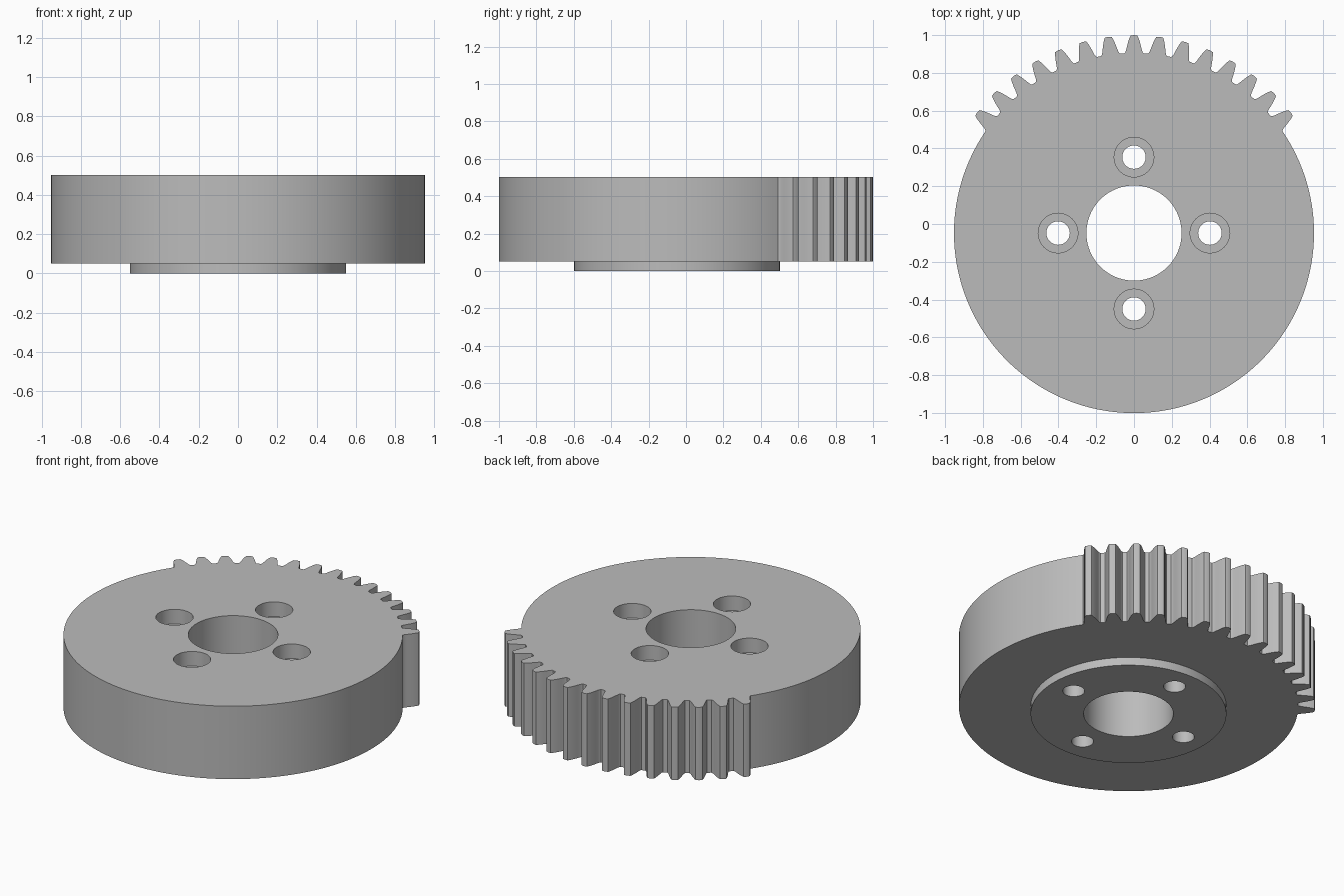
import bpy
import bmesh
from math import sin, cos, pi, radians

if "Cube" in bpy.data.objects:
    bpy.data.objects.remove(bpy.data.objects["Cube"], do_unlink=True)

CY = -0.048                     # gear axis in y
ROOT_R, TIP_R = 0.953, 1.048
BASE_Z, TOP_Z = 0.05, 0.502
PITCH = radians(7.5)
TEETH = 15

steel = bpy.data.materials.new("plain grey")
steel.use_nodes = True
grey = (0.5, 0.5, 0.5, 1)
steel.diffuse_color = grey
steel.node_tree.nodes["Principled BSDF"].inputs["Base Color"].default_value = grey


def prism(name, points, z0, z1):
    """Closed outline extruded from z0 to z1."""
    bm = bmesh.new()
    face = bm.faces.new([bm.verts.new((x, y, z0)) for x, y in points])
    ext = bmesh.ops.extrude_face_region(bm, geom=[face])
    top = [v for v in ext["geom"] if isinstance(v, bmesh.types.BMVert)]
    bmesh.ops.translate(bm, verts=top, vec=(0, 0, z1 - z0))
    bmesh.ops.recalc_face_normals(bm, faces=bm.faces)
    mesh = bpy.data.meshes.new(name)
    bm.to_mesh(mesh)
    bm.free()
    mesh.materials.append(steel)
    obj = bpy.data.objects.new(name, mesh)
    bpy.context.collection.objects.link(obj)
    return obj


def polar(r, a):
    return (r * cos(a), CY + r * sin(a))


def cylinder(name, r, z0, z1, x=0, y=0, n=64):
    ring = [polar(r, 2 * pi * i / n) for i in range(n)]
    return prism(name, [(px + x, py + y) for px, py in ring], z0, z1)


def boolean(target, tool, operation):
    bpy.context.view_layer.objects.active = target
    mod = target.modifiers.new("bool", "BOOLEAN")
    mod.operation, mod.solver, mod.object = operation, "EXACT", tool
    bpy.ops.object.modifier_apply(modifier=mod.name)
    bpy.data.objects.remove(tool, do_unlink=True)


# Toothed sector: half-tooth flank as (radius, half width), mirrored per tooth
flank = [(ROOT_R, 0.050), (0.958, 0.046), (0.968, 0.042), (0.985, 0.038),
         (1.005, 0.033), (1.028, 0.026), (TIP_R - 0.003, 0.0185)]
outline = []
for i in range(TEETH):
    mid = pi / 2 + (i - TEETH // 2) * PITCH
    outline += [polar(r, mid - w / r) for r, w in flank]
    outline.append(polar(TIP_R, mid))
    outline += [polar(r, mid + w / r) for r, w in reversed(flank)]

# Plain round rim for the rest of the turn
half = TEETH * PITCH / 2
steps = 120
for i in range(steps + 1):
    outline.append(polar(ROOT_R, pi / 2 + half + (2 * pi - 2 * half) * i / steps))

gear = prism("sector_gear", outline, BASE_Z, TOP_Z)

# Raised hub underneath
boolean(gear, cylinder("hub", 0.55, 0, BASE_Z + 0.05, n=96), "UNION")

# Centre bore and four counterbored bolt holes
boolean(gear, cylinder("bore_cutter", 0.252, -0.1, 0.7, n=80), "DIFFERENCE")
for k in range(4):
    x, y = 0.402 * cos(k * pi / 2), 0.402 * sin(k * pi / 2)
    boolean(gear, cylinder("bolt_cutter", 0.062, -0.1, 0.7, x, y, 40), "DIFFERENCE")
    boolean(gear, cylinder("counterbore_cutter", 0.105, TOP_Z - 0.09, 0.7, x, y, 48),
            "DIFFERENCE")

bpy.ops.object.select_all(action="DESELECT")
gear.select_set(True)
bpy.context.view_layer.objects.active = gear
bpy.ops.object.shade_smooth_by_angle(angle=radians(25))
